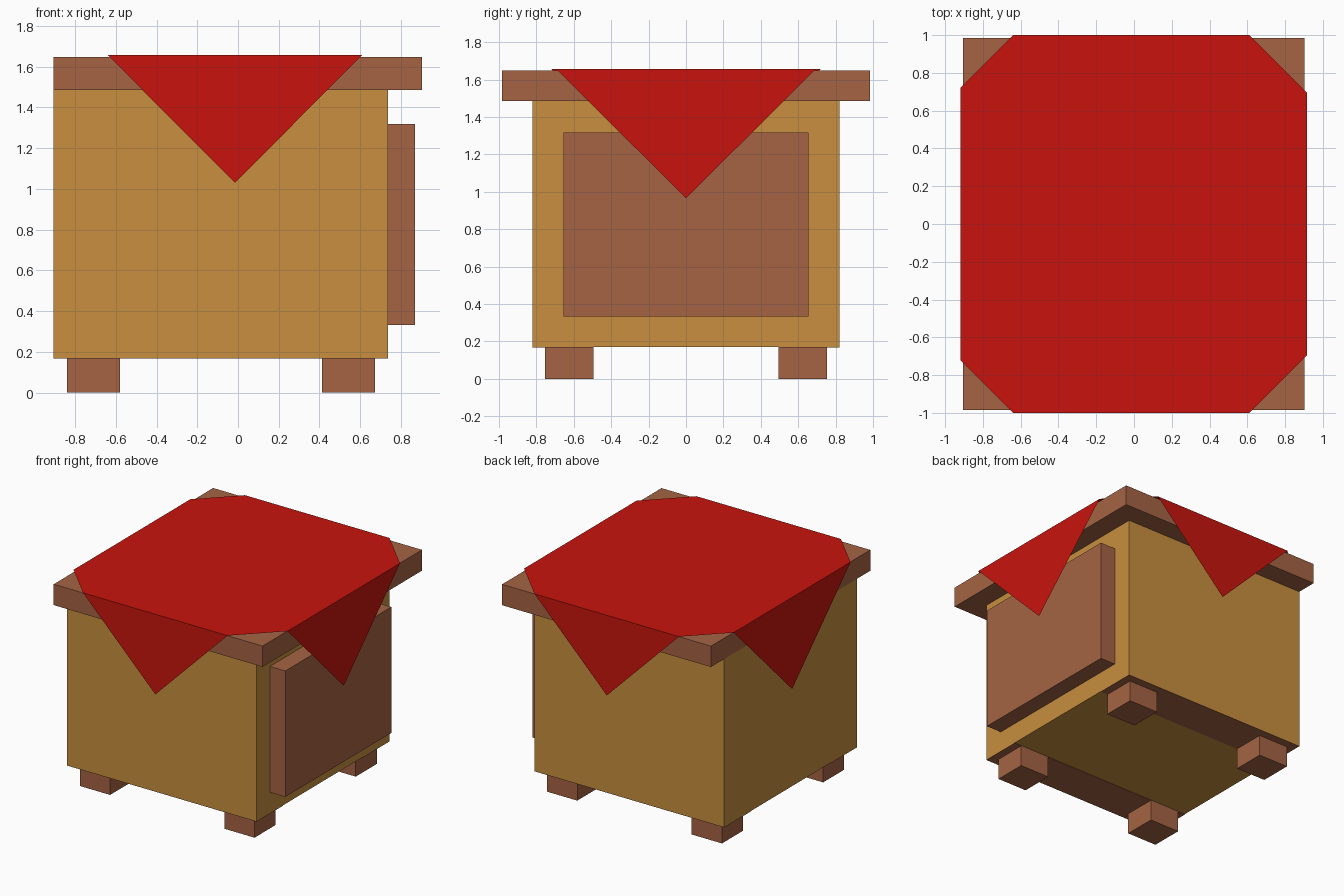
import bpy
import bmesh

if "Cube" in bpy.data.objects:
    bpy.data.objects.remove(bpy.data.objects["Cube"])


def material(name, rgb):
    mat = bpy.data.materials.new(name)
    mat.diffuse_color = (*rgb, 1)
    mat.use_nodes = True
    mat.node_tree.nodes["Principled BSDF"].inputs["Base Color"].default_value = mat.diffuse_color
    return mat


PINE = material("pine", (0.58, 0.275, 0.05))
WALNUT = material("walnut", (0.376, 0.127, 0.057))
RED = material("red_cloth", (0.58, 0.007, 0.004))


def mesh_object(name, bm, mat):
    mesh = bpy.data.meshes.new(name)
    bm.to_mesh(mesh)
    bm.free()
    mesh.materials.append(mat)
    obj = bpy.data.objects.new(name, mesh)
    bpy.context.collection.objects.link(obj)
    return obj


def box(name, lo, hi, mat):
    bm = bmesh.new()
    bmesh.ops.create_cube(bm, size=1)
    for v in bm.verts:
        v.co = [h if c > 0 else l for c, l, h in zip(v.co, lo, hi)]
    return mesh_object(name, bm, mat)


# Cabinet body, overhanging top and door panel
box("body", (-0.905, -0.82, 0.17), (0.735, 0.82, 1.485), PINE)
box("table_top", (-0.905, -0.985, 1.485), (0.902, 0.985, 1.648), WALNUT)
box("door", (0.735, -0.655, 0.333), (0.868, 0.655, 1.318), WALNUT)

# Feet and the thin skids under the front and back edges
for side, s in (("front", -1), ("back", 1)):
    y0, y1 = sorted((s * 0.495, s * 0.755))
    box(side + "_left_foot", (-0.84, y0, 0), (-0.578, y1, 0.168), WALNUT)
    box(side + "_right_foot", (0.412, y0, 0), (0.672, y1, 0.168), WALNUT)
    y0, y1 = sorted((s * 0.495, s * 0.82))
    box(side + "_skid", (-0.905, y0, 0.167), (0.735, y1, 0.17), WALNUT)

# Diagonal cloth: octagon on the top with a pointed flap on each side
Z = 1.657
rim = [(-0.64, -1), (0.61, -1), (0.915, -0.695), (0.915, 0.695),
       (0.61, 1), (-0.64, 1), (-0.918, 0.722), (-0.918, -0.722)]
tips = [(-0.015, -1, 1.03), (0.915, 0, 0.965), (-0.015, 1, 1.03), (-0.918, 0, 0.94)]
bm = bmesh.new()
ring = [bm.verts.new((x, y, Z)) for x, y in rim]
bm.faces.new(ring)
for i, tip in enumerate(tips):
    bm.faces.new((ring[2 * i + 1], ring[2 * i], bm.verts.new(tip)))
mesh_object("cloth", bm, RED)
